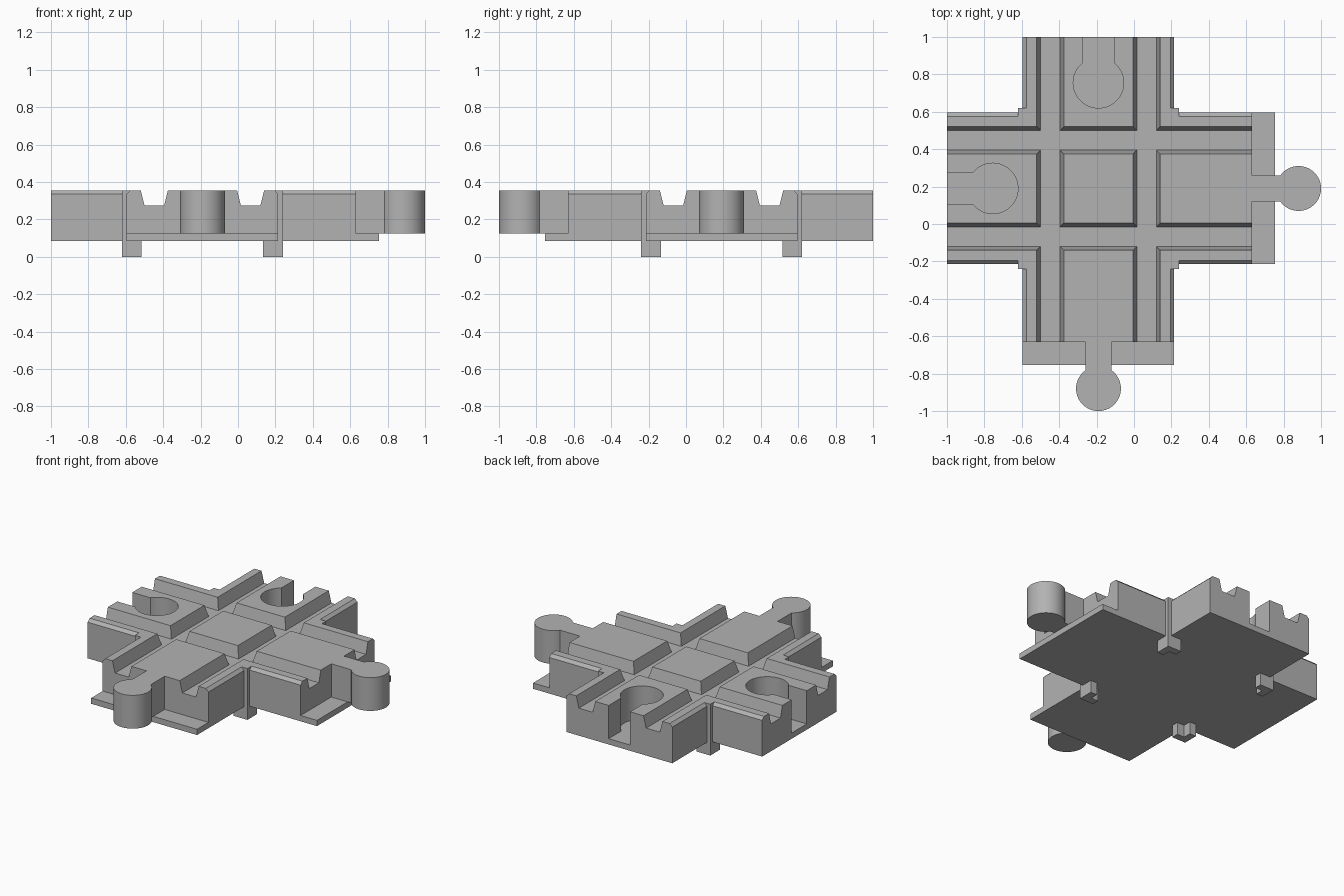
import bpy, bmesh, math
from mathutils import Matrix, Vector

cube = bpy.data.objects.get("Cube")
if cube:
    bpy.data.objects.remove(cube, do_unlink=True)

CENTRE = Vector((-0.19, 0.19, 0))     # crossing point of the two tracks
HALF = 0.405                          # half width of an arm
BACK, BODY, LIP = -0.81, 0.82, 0.945  # arm ends measured from the crossing
BOTTOM, SHELF, TOP = 0.085, 0.125, 0.355
BEVEL = 0.02

grey = bpy.data.materials.new("plain grey")
grey.use_nodes = True
colour = (0.45, 0.45, 0.45, 1)
grey.diffuse_color = colour
grey.node_tree.nodes["Principled BSDF"].inputs["Base Color"].default_value = colour


def prism(name, outline, axis, start, end, turn=0):
    """Extrude an outline along x or z, then turn it about the crossing."""
    bm = bmesh.new()
    if axis == "z":
        verts = [bm.verts.new((a, b, start)) for a, b in outline]
        move = (0, 0, end - start)
    else:
        verts = [bm.verts.new((start, a, b)) for a, b in outline]
        move = (end - start, 0, 0)
    face = bm.faces.new(verts)
    result = bmesh.ops.extrude_face_region(bm, geom=[face])
    new = [v for v in result["geom"] if isinstance(v, bmesh.types.BMVert)]
    bmesh.ops.translate(bm, vec=move, verts=new)
    bmesh.ops.recalc_face_normals(bm, faces=bm.faces)
    bm.transform(Matrix.Translation(CENTRE) @ Matrix.Rotation(math.radians(turn), 4, "Z"))
    mesh = bpy.data.meshes.new(name)
    bm.to_mesh(mesh)
    bm.free()
    mesh.materials.append(grey)
    obj = bpy.data.objects.new(name, mesh)
    bpy.context.collection.objects.link(obj)
    return obj


def rect(x0, x1, y0, y1):
    return [(x0, y0), (x1, y0), (x1, y1), (x0, y1)]


def keyhole(end, middle, radius, neck, steps=48):
    """Round head at middle with a straight neck running to end."""
    side = 1 if end > middle else -1
    gap = math.asin(neck / radius)
    points = [(end, -neck), (end, neck)]
    for i in range(steps + 1):
        a = gap + (2 * math.pi - 2 * gap) * i / steps
        points.append((middle + side * radius * math.cos(a), radius * math.sin(a)))
    return points


def combine(target, tool, operation):
    mod = target.modifiers.new("join", "BOOLEAN")
    mod.operation, mod.solver, mod.object = operation, "EXACT", tool
    bpy.context.view_layer.objects.active = target
    bpy.ops.object.modifier_apply(modifier=mod.name)
    bpy.data.objects.remove(tool, do_unlink=True)


# Two crossing arms with bevelled top edges, each with a low shelf at one end
section = [(-HALF, BOTTOM), (HALF, BOTTOM), (HALF, TOP - BEVEL), (HALF - BEVEL, TOP),
           (BEVEL - HALF, TOP), (-HALF, TOP - BEVEL)]
track = prism("track_body", section, "x", BACK, BODY)
combine(track, prism("cross_arm", section, "x", BACK, BODY, -90), "UNION")
for turn in (0, -90):
    shelf = prism("shelf", rect(BODY - 0.1, LIP, -HALF, HALF), "z", BOTTOM, SHELF, turn)
    combine(track, shelf, "UNION")

# Slim posts in the four inside corners
for turn in range(0, 360, 90):
    post = prism("post", rect(0.385, 0.43, 0.385, 0.43), "z", BOTTOM, TOP, turn)
    combine(track, post, "UNION")

# Tapered wheel grooves and keyhole sockets
over, slope = 0.05, 0.02 / 0.08
for turn in (0, -90):
    for s in (-1, 1):
        rise = over * slope
        groove = [(s * 0.205, 0.275), (s * 0.31, 0.275),
                  (s * 0.33 + s * rise, TOP + over), (s * 0.185 - s * rise, TOP + over)]
        combine(track, prism("groove", groove, "x", -1.2, 1.2, turn), "DIFFERENCE")
    socket = keyhole(BACK - 0.1, -0.565, 0.135, 0.082)
    combine(track, prism("socket", socket, "z", SHELF, TOP + over, turn), "DIFFERENCE")

# Tidy flat regions left by the cuts
bm = bmesh.new()
bm.from_mesh(track.data)
bmesh.ops.remove_doubles(bm, verts=bm.verts, dist=0.0001)
bmesh.ops.dissolve_limit(bm, angle_limit=math.radians(0.5), verts=bm.verts, edges=bm.edges)
bm.to_mesh(track.data)
bm.free()
smooth = [track]

# Round-headed connectors on the shelf ends
for name, turn in (("left_connector", 0), ("front_connector", -90)):
    smooth.append(prism(name, keyhole(BODY, 1.07, 0.12, 0.07), "z", SHELF, TOP, turn))

# Angled feet under the inside corners
a, b, c = 0.325, 0.38, 0.43
foot = [(a, b), (b, b), (b, a), (c, a), (c, c), (a, c)]
for name, turn in (("back_left_foot", 0), ("back_right_foot", 90),
                   ("front_right_foot", 180), ("front_left_foot", 270)):
    prism(name, foot, "z", 0, BOTTOM, turn)

# Smooth the round walls only
bpy.ops.object.select_all(action="DESELECT")
for obj in smooth:
    obj.select_set(True)
bpy.context.view_layer.objects.active = track
bpy.ops.object.shade_smooth_by_angle(angle=math.radians(30))
